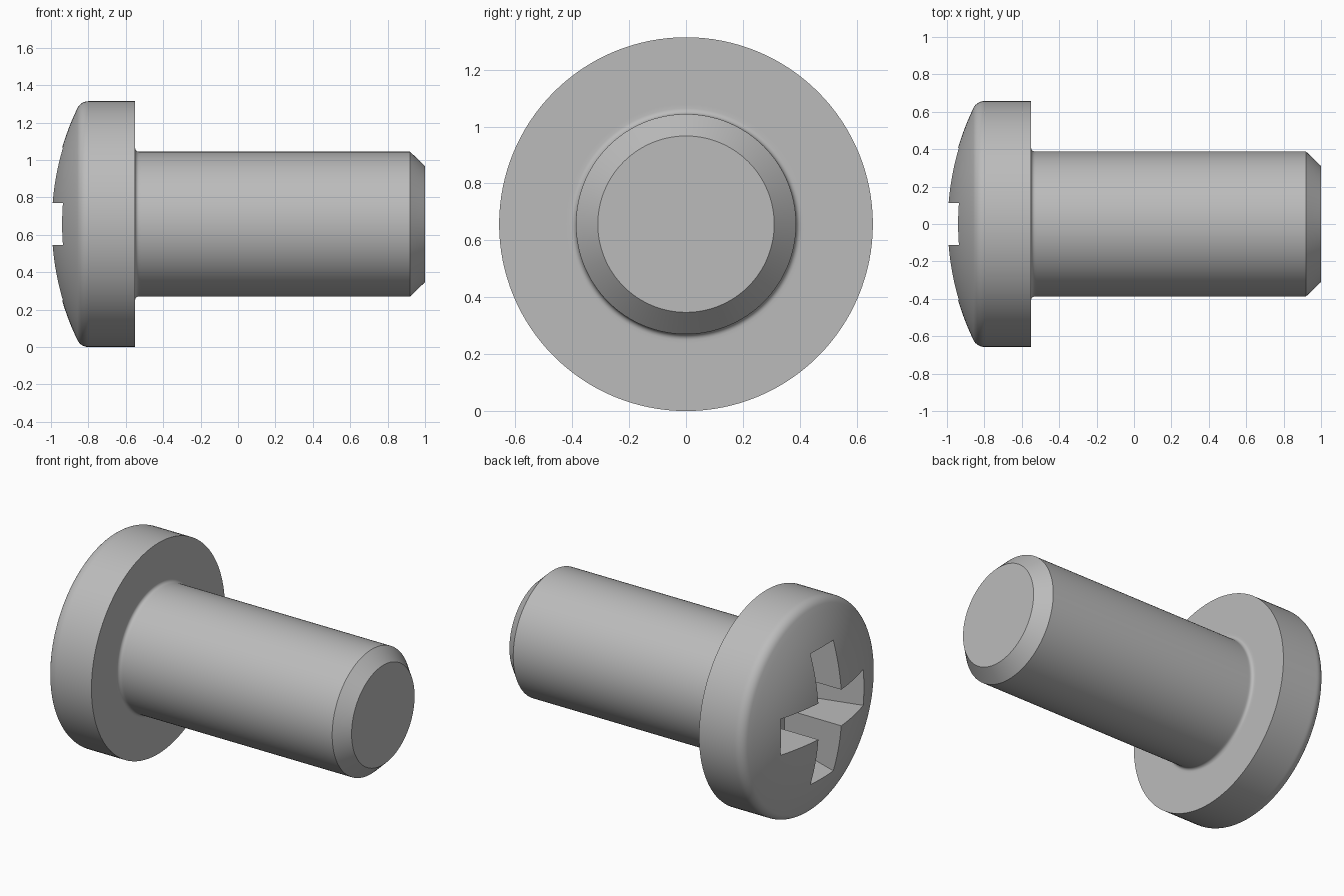
import bpy
import bmesh
from math import sin, cos, radians, pi
from mathutils import Matrix

cube = bpy.data.objects.get("Cube")
if cube:
    bpy.data.objects.remove(cube, do_unlink=True)

HEAD_R = 0.657      # head radius, also the height of the axis
SHAFT_R = 0.387
DOME_R = 1.43       # crown curvature
SEGMENTS = 128

steel = bpy.data.materials.new("plain_grey_steel")
steel.use_nodes = True
grey = (0.5, 0.5, 0.5, 1)
steel.diffuse_color = grey
steel.node_tree.nodes["Principled BSDF"].inputs["Base Color"].default_value = grey


def add_object(name, bm):
    bmesh.ops.recalc_face_normals(bm, faces=bm.faces)
    mesh = bpy.data.meshes.new(name)
    bm.to_mesh(mesh)
    bm.free()
    mesh.materials.append(steel)
    obj = bpy.data.objects.new(name, mesh)
    bpy.context.collection.objects.link(obj)
    return obj


def arc(cx, cr, radius, start, end, steps):
    """Profile points (x, r); angle 0 points to -x, 90 points outward."""
    angles = [radians(start + (end - start) * i / steps) for i in range(steps + 1)]
    return [(cx - radius * cos(a), cr + radius * sin(a)) for a in angles]


def lathe(name, profile):
    """Revolve a profile about the horizontal axis and cap both ends."""
    bm = bmesh.new()
    rings = []
    for x, r in profile:
        rings.append([bm.verts.new((x, r * cos(2 * pi * i / SEGMENTS),
                                    HEAD_R + r * sin(2 * pi * i / SEGMENTS)))
                      for i in range(SEGMENTS)])
    for a, b in zip(rings, rings[1:]):
        for i in range(SEGMENTS):
            j = (i + 1) % SEGMENTS
            bm.faces.new((a[i], a[j], b[j], b[i]))
    bm.faces.new(rings[0])
    bm.faces.new(rings[-1])
    return add_object(name, bm)


# Screw body: domed crown, rounded rim, flat underside, shaft, chamfered tip
profile = arc(DOME_R - 1, 0, DOME_R, 0.8, 25.7, 16)
profile += arc(-0.8, HEAD_R - 0.065, 0.065, 25.7, 90, 8)[1:]
profile += [(-0.79, HEAD_R), (-0.55, HEAD_R), (-0.55, 0.42)]
profile += arc(-0.53, SHAFT_R + 0.02, 0.02, 0, -90, 5)
profile += [(-0.52, SHAFT_R), (0.92, SHAFT_R), (1, 0.31)]
screw = lathe("screw_body", profile)


# Cross recess: two slots with ends that lean inward
def slot_cutter(name, turn):
    bm = bmesh.new()
    bmesh.ops.create_cube(bm, size=1)
    for v in bm.verts:
        deep = v.co.x > 0
        v.co.x = -0.6 if deep else -1.1
        v.co.y *= 0.64 if deep else 0.9
        v.co.z *= 0.225
    bmesh.ops.transform(bm, verts=bm.verts, matrix=Matrix.Translation((0, 0, HEAD_R))
                        @ Matrix.Rotation(turn, 4, 'X'))
    obj = add_object(name, bm)
    obj.hide_render = True
    return obj


bpy.ops.object.select_all(action='DESELECT')
screw.select_set(True)
bpy.context.view_layer.objects.active = screw
for name, turn in (("level_slot_cutter", 0), ("upright_slot_cutter", pi / 2)):
    cutter = slot_cutter(name, turn)
    cut = screw.modifiers.new(name, 'BOOLEAN')
    cut.operation = 'DIFFERENCE'
    cut.solver = 'EXACT'
    cut.object = cutter
    bpy.ops.object.modifier_apply(modifier=cut.name)
    bpy.data.objects.remove(cutter, do_unlink=True)

bpy.ops.object.shade_smooth_by_angle(angle=radians(30))
